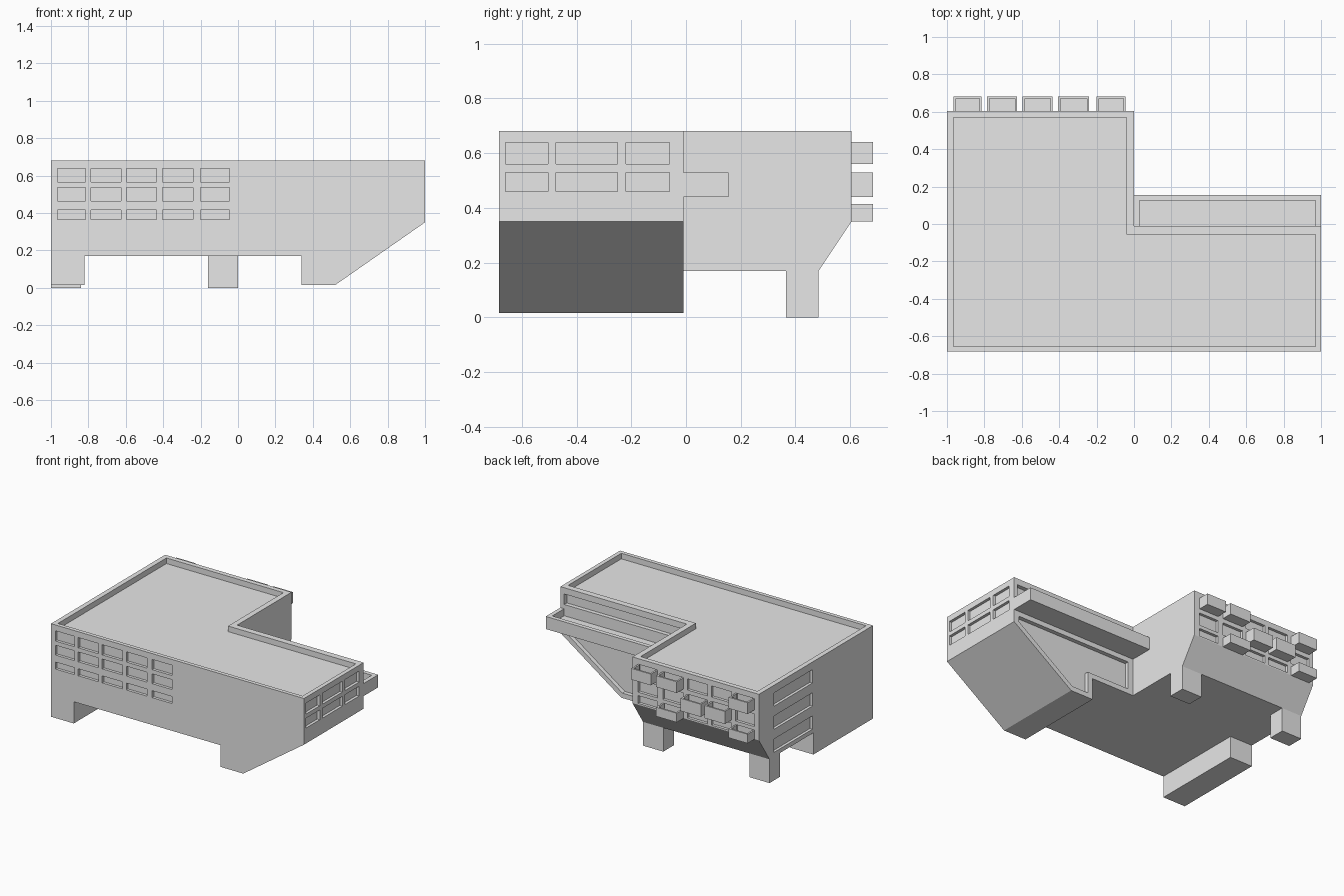
import bpy
import bmesh
from mathutils import Vector

old = bpy.data.objects.get("Cube")
if old:
    bpy.data.objects.remove(old, do_unlink=True)

concrete = bpy.data.materials.new("light_grey_concrete")
concrete.use_nodes = True
GREY = (0.8, 0.8, 0.8, 1)
concrete.diffuse_color = GREY
concrete.node_tree.nodes["Principled BSDF"].inputs["Base Color"].default_value = GREY

FRONT, BACK, WING_BACK, TOP = -0.683, 0.605, -0.01, 0.68


def add_prism(bm, pts, axis, lo, hi):
    """Extrude a 2D outline along an axis (0=x, 1=y, 2=z)."""
    def place(p, d):
        c = list(p)
        c.insert(axis, d)
        return bm.verts.new(Vector(c))
    a = [place(p, lo) for p in pts]
    b = [place(p, hi) for p in pts]
    n = len(pts)
    faces = [bm.faces.new(a), bm.faces.new(b)]
    for i in range(n):
        j = (i + 1) % n
        faces.append(bm.faces.new((a[i], a[j], b[j], b[i])))
    bmesh.ops.recalc_face_normals(bm, faces=faces)


def add_box(bm, x, y, z):
    add_prism(bm, [(x[0], y[0]), (x[1], y[0]), (x[1], y[1]), (x[0], y[1])], 2, *z)


def finish(bm, name):
    me = bpy.data.meshes.new(name)
    bm.to_mesh(me)
    bm.free()
    me.materials.append(concrete)
    ob = bpy.data.objects.new(name, me)
    bpy.context.collection.objects.link(ob)
    return ob


def boolean(ob, tool, op):
    """Apply a boolean and remove the tool object."""
    mod = ob.modifiers.new("bool", 'BOOLEAN')
    mod.operation, mod.object, mod.solver = op, tool, 'EXACT'
    bpy.context.view_layer.update()
    dg = bpy.context.evaluated_depsgraph_get()
    me = bpy.data.meshes.new_from_object(ob.evaluated_get(dg))
    ob.modifiers.clear()
    ob.data = me
    bpy.data.objects.remove(tool, do_unlink=True)


# Long front wing with end supports and a sloped end
bm = bmesh.new()
add_prism(bm, [(-1, 0.015), (-0.82, 0.015), (-0.82, 0.17), (0.34, 0.17), (0.34, 0.015),
               (0.52, 0.015), (1, 0.35), (1, TOP), (-1, TOP)], 1, FRONT, WING_BACK)
building = finish(bm, "building_body")

# Rear wing with a sloped underside
bm = bmesh.new()
add_prism(bm, [(-0.1, 0.17), (0.485, 0.17), (BACK, 0.35), (BACK, TOP), (-0.1, TOP)], 0, -1, 0)
boolean(building, finish(bm, "rear_wing"), 'UNION')

# Sunken roof
cut = bmesh.new()
add_prism(cut, [(-0.965, -0.655), (0.97, -0.655), (0.97, -0.055), (-0.04, -0.055),
                (-0.04, 0.57), (-0.965, 0.57)], 2, 0.64, 0.8)

# Window recesses on the front, back and both ends
DEPTH = 0.02
columns = [(-0.965, -0.815), (-0.785, -0.625), (-0.595, -0.435), (-0.405, -0.24), (-0.2, -0.045)]
back_rows = [(0.56, 0.64), (0.44, 0.53), (0.36, 0.415)]
for x in columns:
    for z in [(0.565, 0.638), (0.465, 0.535), (0.365, 0.415)]:
        add_box(cut, x, (FRONT - 0.1, FRONT + DEPTH), z)
    for z in back_rows:
        add_box(cut, x, (BACK - DEPTH, BACK + 0.1), z)
for z in [(0.56, 0.638), (0.46, 0.53)]:
    for y in [(-0.66, -0.505), (-0.475, -0.25), (-0.22, -0.06)]:
        add_box(cut, (1 - DEPTH, 1.1), y, z)
for z in [(0.53, 0.625), (0.365, 0.46), (0.2, 0.295)]:
    add_box(cut, (-1.1, -1 + DEPTH), (0, 0.435), z)

# Recessed panels in the back of the front wing, above and below the terrace
add_box(cut, (0.04, 0.97), (-0.04, 0.1), (0.56, 0.635))
add_prism(cut, [(0.04, 0.205), (0.38, 0.205), (0.38, 0.05), (0.51, 0.05),
                (0.96, 0.365), (0.96, 0.405), (0.04, 0.405)], 1, -0.04, 0.1)
boolean(building, finish(cut, "recess_cutter"), 'DIFFERENCE')

# Rear legs
for x, side in [((-1, -0.84), "right"), ((-0.16, 0), "left")]:
    bm = bmesh.new()
    add_box(bm, x, (0.365, 0.485), (0, 0.17))
    finish(bm, "rear_leg_" + side)


def tray(name, x, y, z, wall, floor):
    """Open-topped box fixed to a wall on its front side."""
    bm = bmesh.new()
    add_box(bm, x, y, (z[0], z[0] + floor))
    rim = (z[0] + floor, z[1])
    add_box(bm, (x[0], x[0] + wall), y, rim)
    add_box(bm, (x[1] - wall, x[1]), y, rim)
    add_box(bm, (x[0] + wall, x[1] - wall), (y[1] - wall, y[1]), rim)
    finish(bm, name)


# Long terrace behind the front wing
tray("terrace", (0, 1), (WING_BACK, 0.155), (0.44, 0.53), 0.03, 0.04)

# Staggered small balconies on the back: row, column
for row, col in [(0, 4), (0, 3), (0, 0), (1, 2), (1, 1), (2, 3), (2, 0)]:
    z = back_rows[row] if row < 2 else (0.35, 0.415)
    tray(f"balcony_{row + 1}_{col + 1}", columns[col], (BACK, 0.683), z, 0.012, 0.012)
